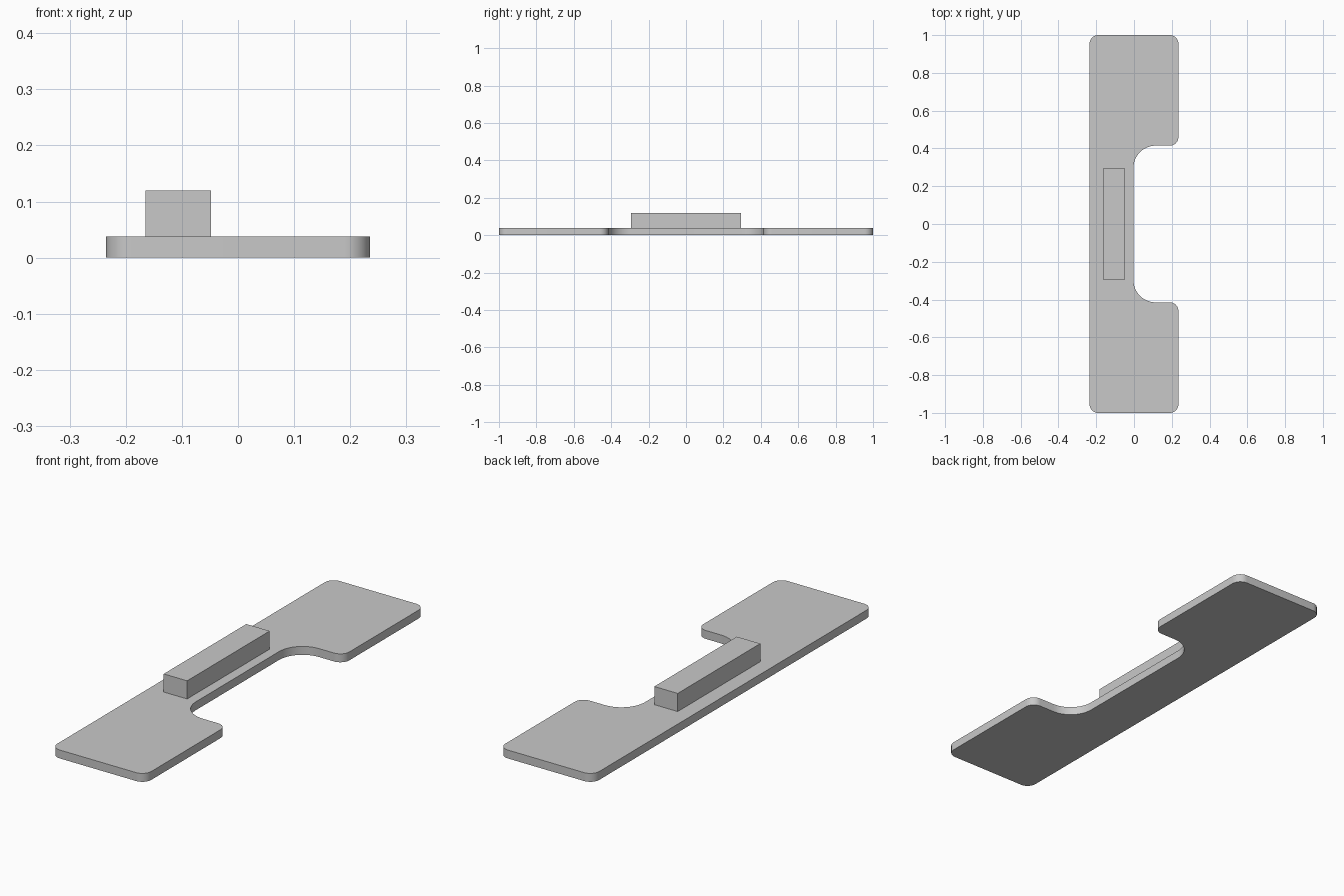
import bpy
import bmesh
from math import cos, sin, pi, radians
from mathutils import Vector

cube = bpy.data.objects.get("Cube")
if cube:
    bpy.data.objects.remove(cube, do_unlink=True)

grey = bpy.data.materials.new("plain grey")
grey.use_nodes = True
colour = (0.584, 0.584, 0.584, 1)
grey.diffuse_color = colour
grey.node_tree.nodes["Principled BSDF"].inputs["Base Color"].default_value = colour


def rounded(corners, steps=12):
    """Outline with each right-angled corner (x, y, radius) replaced by an arc."""
    outline = []
    for i, (x, y, r) in enumerate(corners):
        p = Vector((x, y))
        before = (Vector(corners[i - 1][:2]) - p).normalized() * r
        after = (Vector(corners[(i + 1) % len(corners)][:2]) - p).normalized() * r
        # Quarter turn from one tangent point to the other
        for k in range(steps + 1):
            t = k / steps * pi / 2
            outline.append(p + before * (1 - sin(t)) + after * (1 - cos(t)))
    return outline


def extruded(name, outline, bottom, top):
    """Solid made by raising a flat outline."""
    bm = bmesh.new()
    face = bm.faces.new([bm.verts.new((x, y, bottom)) for x, y in outline])
    raised = bmesh.ops.extrude_face_region(bm, geom=[face], use_keep_orig=True)
    verts = [g for g in raised["geom"] if isinstance(g, bmesh.types.BMVert)]
    bmesh.ops.translate(bm, verts=verts, vec=(0, 0, top - bottom))
    bmesh.ops.recalc_face_normals(bm, faces=bm.faces)
    mesh = bpy.data.meshes.new(name)
    bm.to_mesh(mesh)
    bm.free()
    mesh.materials.append(grey)
    obj = bpy.data.objects.new(name, mesh)
    bpy.context.collection.objects.link(obj)
    return obj


# Flat plate with a rounded notch in its left side
HALF_WIDTH, NOTCH_X, NOTCH_Y = 0.235, -0.003, 0.415
OUTER_R, NOTCH_R = 0.045, 0.118
front_half = [
    (-HALF_WIDTH, -1, OUTER_R),
    (HALF_WIDTH, -1, OUTER_R),
    (HALF_WIDTH, -NOTCH_Y, OUTER_R),
    (NOTCH_X, -NOTCH_Y, NOTCH_R),
]
back_half = [(x, -y, r) for x, y, r in reversed(front_half)]
plate = extruded("base_plate", rounded(front_half + back_half), 0, 0.038)

bpy.ops.object.select_all(action="DESELECT")
plate.select_set(True)
bpy.context.view_layer.objects.active = plate
bpy.ops.object.shade_smooth_by_angle(angle=radians(30))

# Raised bar along the narrow waist
bar = [(-0.165, -0.295), (-0.048, -0.295), (-0.048, 0.295), (-0.165, 0.295)]
extruded("raised_bar", bar, 0.038, 0.12)
